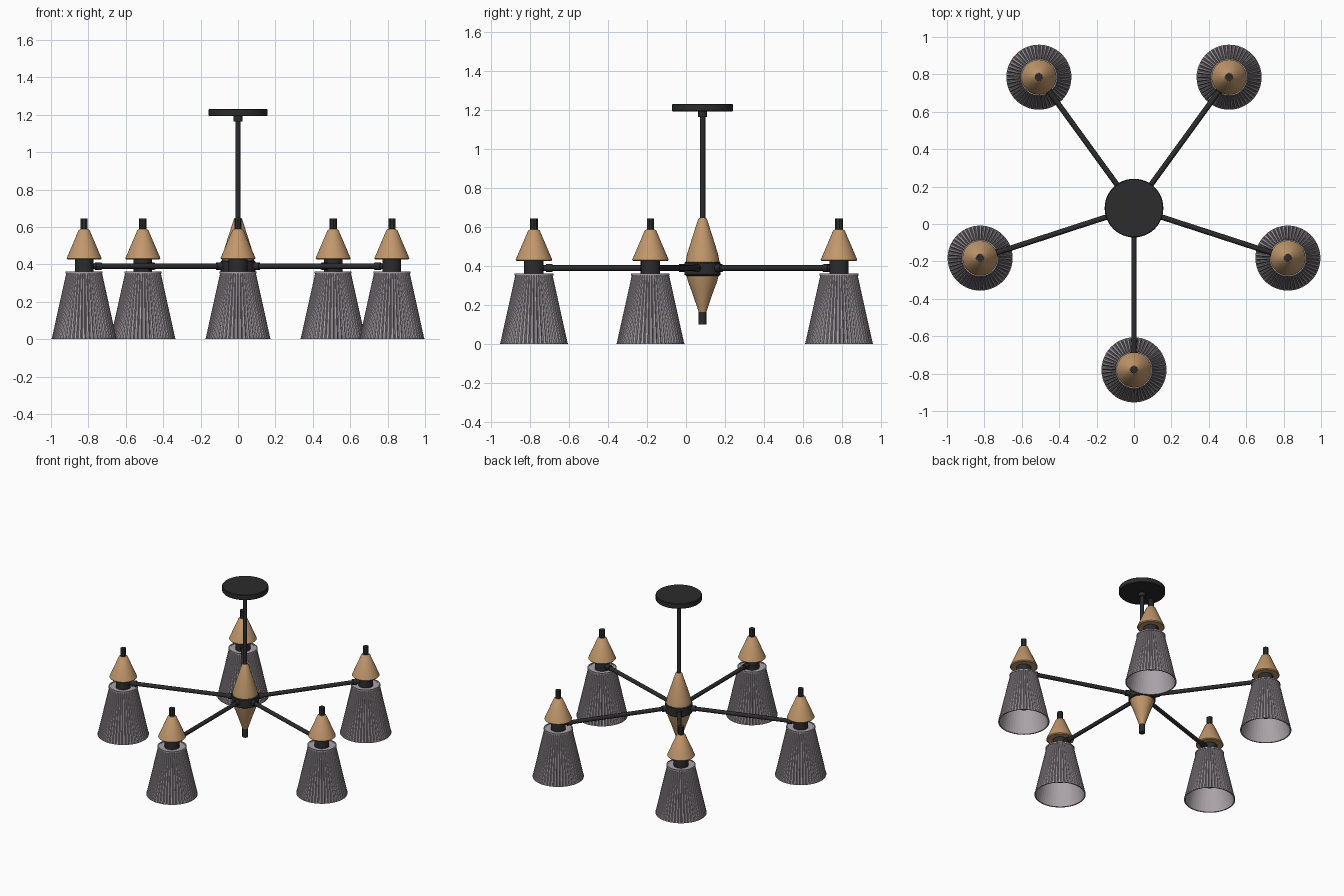
import bpy, math
from mathutils import Matrix, Vector

cube = bpy.data.objects.get("Cube")
if cube:
    bpy.data.objects.remove(cube)


def material(name, rgb):
    m = bpy.data.materials.new(name)
    m.use_nodes = True
    m.diffuse_color = (*rgb, 1)
    m.node_tree.nodes["Principled BSDF"].inputs["Base Color"].default_value = (*rgb, 1)
    return m


BLACK = material("matte_black", (0.025, 0.025, 0.026))
WOOD = material("warm_wood", (0.53, 0.31, 0.15))
GLASS = material("smoky_glass", (0.41, 0.37, 0.40))
BULB = material("frosted_bulb", (0.60, 0.58, 0.60))
CENTRE = Vector((0, 0.085, 0))
REACH, ARM_Z, COUNT = 0.865, 0.39, 5


def mesh_object(name, verts, faces, mat, smooth=True):
    me = bpy.data.meshes.new(name)
    me.from_pydata(verts, [], faces)
    me.materials.append(mat)
    ob = bpy.data.objects.new(name, me)
    bpy.context.collection.objects.link(ob)
    if smooth:
        bpy.ops.object.select_all(action='DESELECT')
        ob.select_set(True)
        bpy.context.view_layer.objects.active = ob
        bpy.ops.object.shade_smooth_by_angle(angle=math.radians(35))
    return ob


def lathe(name, profile, mat, sides=32, cap=True, place=Matrix(), pleat=None, smooth=True):
    """Revolve (radius, height) points listed from bottom to top."""
    verts, faces = [], []
    for r, z in profile:
        for i in range(sides):
            a = math.tau * i / sides
            k = r - (pleat(i) if pleat else 0)
            verts.append(place @ Vector((k * math.cos(a), k * math.sin(a), z)))
    for j in range(len(profile) - 1):
        for i in range(sides):
            n = (i + 1) % sides
            faces.append((j * sides + i, j * sides + n, (j + 1) * sides + n, (j + 1) * sides + i))
    if cap:
        faces.append(tuple(reversed(range(sides))))
        faces.append(tuple(range(len(verts) - sides, len(verts))))
    return mesh_object(name, verts, faces, mat, smooth)


# Central stem, canopy and hub
hub = Matrix.Translation(CENTRE)
lathe("canopy", [(0.153, 1.193), (0.157, 1.197), (0.157, 1.228), (0.153, 1.232)], BLACK, 48, place=hub)
lathe("canopy_collar", [(0.024, 1.165), (0.024, 1.195)], BLACK, 16, place=hub)
lathe("stem", [(0.014, 0.62), (0.014, 1.17)], BLACK, 16, place=hub)
lathe("hub_upper_cone", [(0.087, 0.42), (0.08, 0.46), (0.055, 0.54), (0.023, 0.64), (0.018, 0.647)],
      WOOD, place=hub)
lathe("hub_disc", [(0.084, 0.35), (0.093, 0.356), (0.093, 0.416), (0.087, 0.422)], BLACK, place=hub)
lathe("hub_lower_cone", [(0.02, 0.165), (0.052, 0.26), (0.076, 0.325), (0.082, 0.35)], WOOD, place=hub)
lathe("hub_finial", [(0.02, 0.1), (0.02, 0.168)], BLACK, 12, place=hub)


# Pleats: wide ribs parted by narrow grooves
def groove(i):
    return 0.006 if i % 4 == 0 else 0


for n in range(COUNT):
    turn = Matrix.Rotation(math.tau * n / COUNT - math.pi / 2, 4, 'Z')
    lamp = hub @ turn @ Matrix.Translation((REACH, 0, 0))
    along = hub @ turn @ Matrix.Translation((0, 0, ARM_Z)) @ Matrix.Rotation(math.pi / 2, 4, 'Y')
    tag = f"_{n + 1}"

    # Arm with a collar at each end
    lathe("arm" + tag, [(0.0145, 0.07), (0.0145, 0.83)], BLACK, 12, place=along)
    for label, start in (("inner", 0.088), ("outer", 0.77)):
        lathe(f"{label}_arm_collar" + tag, [(0.021, start), (0.021, start + 0.032)], BLACK, 12, place=along)

    # Socket, wooden cap and finial
    lathe("socket" + tag, [(0.05, 0.335), (0.05, 0.432)], BLACK, 24, place=lamp)
    lathe("cap_cone" + tag, [(0.088, 0.426), (0.094, 0.432), (0.03, 0.582), (0.022, 0.588)], WOOD, place=lamp)
    lathe("cap_finial" + tag, [(0.02, 0.58), (0.02, 0.645)], BLACK, 8, place=lamp)

    # Pleated shade: outer wall, inner wall, rims and top plate
    lathe("shade" + tag, [(0.173, 0.004), (0.096, 0.352)], GLASS, 192, False, lamp, groove, False)
    lathe("shade_lining" + tag, [(0.09, 0.35), (0.166, 0.004)], GLASS, 48, False, lamp, None, False)
    lathe("shade_bottom_rim" + tag, [(0.165, 0.006), (0.165, 0), (0.174, 0), (0.174, 0.006)],
          GLASS, 48, False, lamp)
    lathe("shade_top_rim" + tag, [(0.09, 0.35), (0.099, 0.352), (0.099, 0.362), (0.09, 0.362)],
          GLASS, 48, False, lamp)
    lathe("shade_top_plate" + tag, [(0.092, 0.346), (0.092, 0.354)], GLASS, 48, place=lamp)

    # Bulb
    lathe("bulb" + tag, [(0.004, 0.1), (0.03, 0.107), (0.05, 0.125), (0.058, 0.155), (0.052, 0.185),
                         (0.032, 0.235), (0.026, 0.27), (0.026, 0.345)], BULB, 24, place=lamp)
